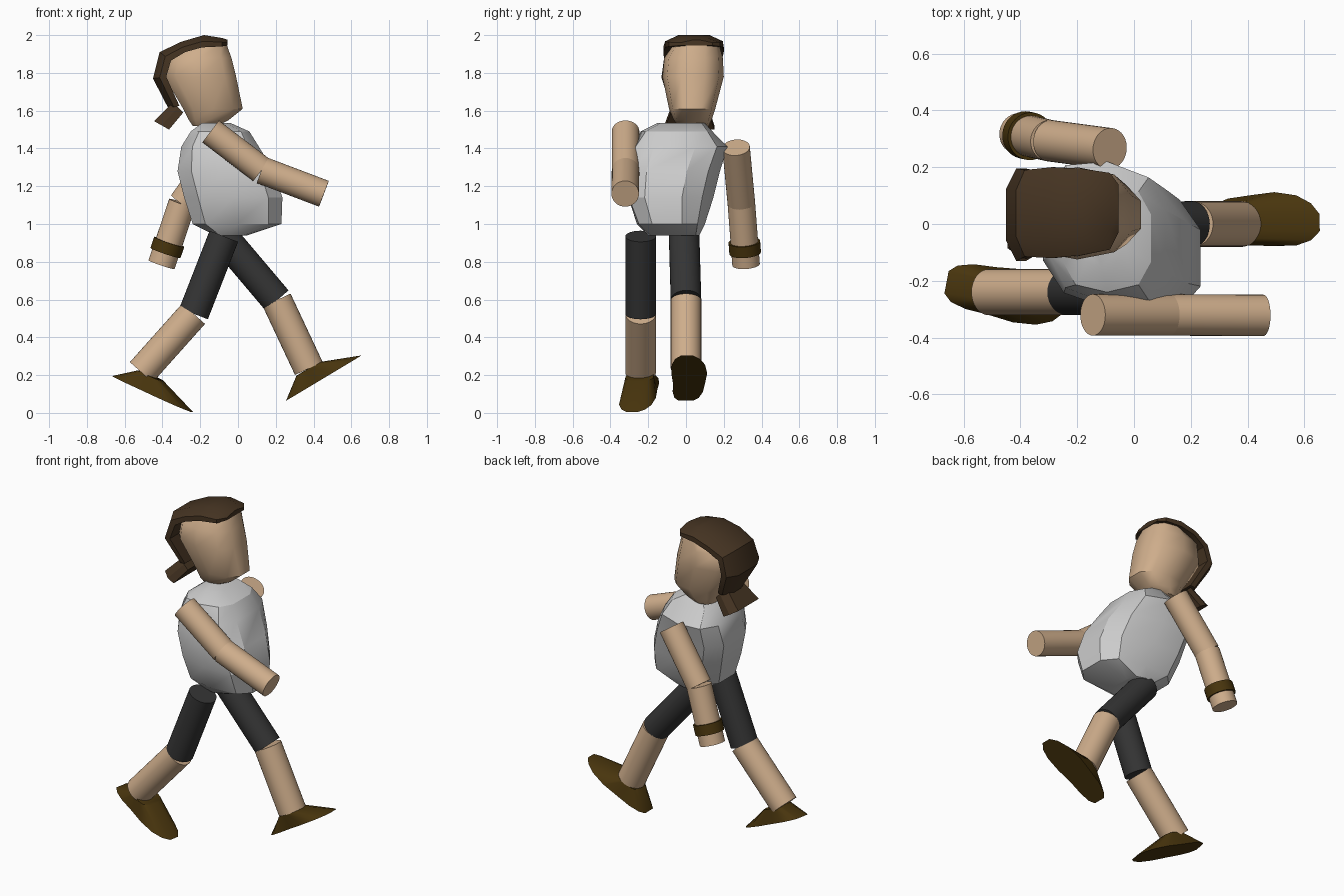
import bpy, bmesh, math
from mathutils import Vector

if "Cube" in bpy.data.objects:
    bpy.data.objects.remove(bpy.data.objects["Cube"])


def material(name, rgb):
    m = bpy.data.materials.new(name)
    m.diffuse_color = (*rgb, 1)
    m.use_nodes = True
    m.node_tree.nodes["Principled BSDF"].inputs["Base Color"].default_value = m.diffuse_color
    return m


SKIN = material("skin", (0.62, 0.42, 0.26))
BLACK = material("dark_cloth", (0.035, 0.035, 0.035))
HAIR = material("hair_brown", (0.06, 0.034, 0.016))
LEATHER = material("leather", (0.065, 0.035, 0.004))


def loft(name, rings, mat=None, angle=30):
    """Skin a list of equal-length point rings and cap both ends."""
    bm = bmesh.new()
    rows = [[bm.verts.new(p) for p in ring] for ring in rings]
    n = len(rows[0])
    for a, b in zip(rows, rows[1:]):
        for i in range(n):
            j = (i + 1) % n
            bm.faces.new((a[i], a[j], b[j], b[i]))
    bm.faces.new(rows[0])
    bm.faces.new(rows[-1])
    bmesh.ops.recalc_face_normals(bm, faces=bm.faces)
    me = bpy.data.meshes.new(name)
    bm.to_mesh(me)
    bm.free()
    ob = bpy.data.objects.new(name, me)
    bpy.context.collection.objects.link(ob)
    if mat:
        me.materials.append(mat)
    bpy.ops.object.select_all(action='DESELECT')
    bpy.context.view_layer.objects.active = ob
    ob.select_set(True)
    bpy.ops.object.shade_smooth_by_angle(angle=math.radians(angle))
    return ob


def tube(name, a, b, r, mat, n=32):
    a, b = Vector(a), Vector(b)
    q = (b - a).to_track_quat('Z', 'Y')
    circle = [q @ Vector((r * math.cos(2 * math.pi * i / n), r * math.sin(2 * math.pi * i / n), 0))
              for i in range(n)]
    return loft(name, [[p + c for c in circle] for p in (a, b)], mat)


def box_ring(z, x0, x1, y0, y1, shear=0.0, n=10, e=0.7):
    """Faceted rounded-box outline inside the given limits, optionally skewed in y."""
    pts = []
    for i in range(n):
        t = 2 * math.pi * (i + 0.5) / n
        c, s = math.cos(t), math.sin(t)
        k = math.cos(math.pi / n) ** e
        c = max(-1, min(1, math.copysign(abs(c) ** e, c) / k))
        s = math.copysign(abs(s) ** e, s)
        pts.append(((x0 + x1) / 2 + c * (x1 - x0) / 2,
                    (y0 + y1) / 2 + s * (y1 - y0) / 2 - shear * c, z))
    return pts


# Torso and head, as stacked faceted sections
torso = [(0.94, -0.12, 0.05, -0.20, 0.07), (1.0, -0.24, 0.23, -0.26, 0.10, 0.02),
         (1.14, -0.285, 0.235, -0.305, 0.145, 0.04), (1.28, -0.32, 0.19, -0.305, 0.18, 0.04),
         (1.41, -0.30, 0.11, -0.28, 0.22, 0.03), (1.49, -0.25, 0.06, -0.24, 0.14),
         (1.535, -0.19, -0.04, -0.15, 0.10)]
loft("torso", [box_ring(*s) for s in torso], None, 28)

head = [(1.52, -0.24, -0.11, -0.04, 0.12), (1.55, -0.26, -0.05, -0.065, 0.135),
        (1.61, -0.29, 0.025, -0.09, 0.155), (1.78, -0.39, -0.01, -0.125, 0.20),
        (1.88, -0.375, -0.035, -0.115, 0.195), (1.95, -0.26, -0.06, -0.065, 0.175)]
loft("head", [box_ring(*s, e=0.8) for s in head], SKIN, 48)

# Hair: sheet swept over the crown and down the back
# Each station: outer x z, inner x z, y range
sweep = [(-0.055, 1.975, -0.055, 1.945, -0.03, 0.14), (-0.085, 1.985, -0.085, 1.94, -0.09, 0.18),
         (-0.18, 2.0, -0.19, 1.935, -0.11, 0.195),
         (-0.30, 1.965, -0.28, 1.91, -0.12, 0.20), (-0.415, 1.91, -0.355, 1.865, -0.115, 0.19),
         (-0.45, 1.77, -0.38, 1.78, -0.13, 0.195), (-0.37, 1.615, -0.31, 1.625, -0.08, 0.13)]
tail = [(-0.345, 1.645, -0.29, 1.59, -0.08, 0.12), (-0.445, 1.545, -0.365, 1.5, -0.115, 0.15)]


def sheet(name, stations, d):
    rings = []
    for ox, oz, ix, iz, y0, y1 in stations:
        mx, mz = ox * 0.5 + ix * 0.5, oz * 0.5 + iz * 0.5
        rings.append([(ix, y0, iz), (mx, y0, mz), (ox, y0 + d, oz),
                      (ox, y1 - d, oz), (mx, y1, mz), (ix, y1, iz)])
    loft(name, rings, HAIR, 28)


sheet("hair", sweep, 0.07)
sheet("hair_tail", tail, 0.03)

# Limbs: start, joint, end, radius
limbs = [("right_arm", (-0.145, -0.32, 1.49), (0.125, -0.32, 1.285), (0.455, -0.322, 1.16), 0.073, SKIN),
         ("left_arm", (-0.085, 0.265, 1.405), (-0.295, 0.293, 1.11), (-0.405, 0.318, 0.785), 0.073, SKIN),
         ("right_leg", (-0.075, -0.24, 0.935), (-0.235, -0.24, 0.525), (-0.512, -0.24, 0.215), 0.081, BLACK),
         ("left_leg", (-0.085, -0.01, 0.94), (0.205, 0.0, 0.597), (0.375, 0.0, 0.235), 0.081, BLACK)]
for name, a, b, c, r, mat in limbs:
    tube(name + "_upper", a, b, r, mat)
    tube(name + "_lower", b, c, r, SKIN)

# Wristband
e, h = Vector(limbs[1][2]), Vector(limbs[1][3])
tube("wristband", e.lerp(h, 0.63), e.lerp(h, 0.81), 0.084, LEATHER)


# Feet: flat sole outline rising to a small ankle plateau
def foot(name, heel, toe, bulge):
    heel, f = Vector(heel), (Vector(toe) - Vector(heel)).normalized()
    side = Vector((0, 0, 1)).cross(f).normalized()
    up = f.cross(side)
    half = [(0, 0.04), (0.03, 0.065), (0.09, 0.08), (0.18, 0.085), (0.28, 0.095),
            (0.37, 0.088), (0.43, 0.065), (0.465, 0.03)]
    outline = [(u, w) for u, w in half] + [(u, -w) for u, w in reversed(half)]
    sole, ankle = [], []
    for u, w in outline:
        s = w + bulge * math.sin(math.pi * u / 0.465)
        sole.append(heel + f * u + side * s)
        ankle.append(heel + f * (0.115 + u * 0.3) + side * (w * 0.8) + up * 0.085)
    loft(name, [sole, ankle], LEATHER, 40)


foot("right_foot", (-0.66, -0.205, 0.195), (-0.24, -0.285, 0.003), 0.0)
foot("left_foot", (0.255, 0.0, 0.065), (0.655, 0.005, 0.305), 0.015)
